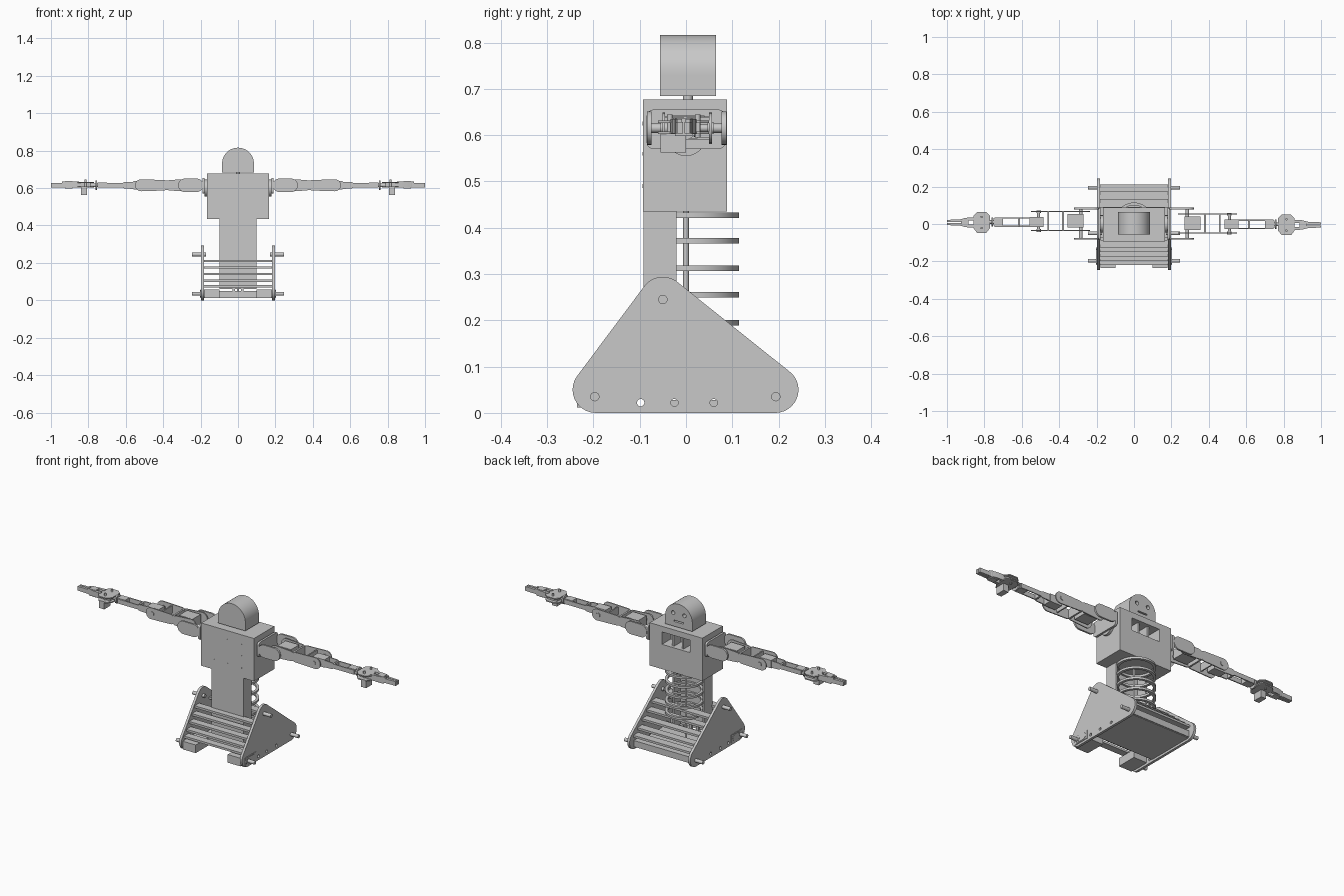
import bpy, bmesh, math
from mathutils import Vector
from mathutils.geometry import convex_hull_2d

old = bpy.data.objects.get("Cube")
if old:
    bpy.data.objects.remove(old, do_unlink=True)

grey = bpy.data.materials.new("light grey")
grey.use_nodes = True
colour = (0.58, 0.58, 0.58, 1)
grey.diffuse_color = colour
grey.node_tree.nodes["Principled BSDF"].inputs["Base Color"].default_value = colour
parts = []


def finish(name, bm):
    bmesh.ops.recalc_face_normals(bm, faces=bm.faces)
    mesh = bpy.data.meshes.new(name)
    bm.to_mesh(mesh)
    bm.free()
    mesh.materials.append(grey)
    ob = bpy.data.objects.new(name, mesh)
    bpy.context.collection.objects.link(ob)
    parts.append(ob)
    return ob


def prism(name, pts, axis, a, b):
    """Extrude a 2D outline from a to b along an axis."""
    place = {"x": lambda p, t: (t, p[0], p[1]),
             "y": lambda p, t: (p[0], t, p[1]),
             "z": lambda p, t: (p[0], p[1], t)}[axis]
    bm = bmesh.new()
    face = bm.faces.new([bm.verts.new(place(p, a)) for p in pts])
    new = bmesh.ops.extrude_face_region(bm, geom=[face])["geom"]
    shift = Vector(place((0, 0), b - a))
    bmesh.ops.translate(bm, vec=shift, verts=[v for v in new if isinstance(v, bmesh.types.BMVert)])
    return finish(name, bm)


def box(name, x0, x1, y0, y1, z0, z1):
    return prism(name, [(x0, y0), (x1, y0), (x1, y1), (x0, y1)], "z", z0, z1)


def circle(u, v, r, n=32):
    return [(u + r * math.cos(i * math.tau / n), v + r * math.sin(i * math.tau / n)) for i in range(n)]


def rod(name, axis, u, v, r, a, b):
    return prism(name, circle(u, v, r, 24), axis, a, b)


def rounded(discs):
    """Outline wrapped tightly around a few discs (u, v, radius)."""
    pts = [p for d in discs for p in circle(*d)]
    return [pts[i] for i in convex_hull_2d([Vector(p) for p in pts])]


def cut(ob, cutters):
    for c in cutters:
        mod = ob.modifiers.new("cut", "BOOLEAN")
        mod.object, mod.solver = c, "EXACT"
    bpy.context.view_layer.update()
    deps = bpy.context.evaluated_depsgraph_get()
    mesh = bpy.data.meshes.new_from_object(ob.evaluated_get(deps))
    ob.modifiers.clear()
    ob.data = mesh
    for c in cutters:
        parts.remove(c)
        bpy.data.objects.remove(c, do_unlink=True)


# Base: triangular side plates with holes, axles and servos
for s, side in ((1, "left"), (-1, "right")):
    plate = prism(f"{side}_side_plate", rounded([(-.195, .05, .05), (.193, .05, .05), (-.05, .244, .05)]),
                  "x", s * .183, s * .197)
    cut(plate, [rod("hole", "x", y, .022, .008, s * .17, s * .21) for y in (-.098, -.025, .06)])
    for label, y, z in (("front", -.197, .035), ("back", .194, .035), ("top", -.05, .245)):
        rod(f"{side}_{label}_axle", "x", y, z, .01, s * .17, s * .245)
    rod(f"{side}_drive_hub", "x", -.197, .035, .018, s * .197, s * .203)
    prism(f"{side}_drive_horn", rounded([(-.197, .035, .02), (-.15, .035, .018)]), "x", s * .197, s * .202)
    box(f"{side}_base_servo", s * .1, s * .18, -.235, -.12, .012, .058)
    box(f"{side}_servo_mount", s * .18, s * .2, -.22, -.122, .012, .058)
box("base_plate", -.183, .183, -.08, .2, .012, .028)
box("front_crossbar", -.183, .183, -.085, -.07, .015, .05)
box("back_crossbar", -.183, .183, .17, .205, .015, .05)

# Stepped slats following both slopes
for i, z in enumerate((.21, .175, .14, .105, .075)):
    front = -.08 - (.275 - z) * .7
    back = -.04 + (.285 - z) * 1.19
    box(f"front_slat_{i}", -.183, .183, front, front + .04, z - .006, z + .006)
    box(f"back_slat_{i}", -.183, .183, back - .045, back, z - .006, z + .006)

# Spine: open channel, rods and stacked rings
box("spine_front", -.1, .1, -.092, -.08, .06, .436)
for s in (-1, 1):
    box("spine_flange", s * .09, s * .1, -.08, -.02, .06, .436)
    box("spine_foot", s * .03, s * .015, -.085, -.07, .028, .08)
rod("spine_rod", "z", 0, 0, .006, .028, .44)
for i, z in enumerate((.427, .372, .312, .255, .195)):
    bm = bmesh.new()
    rect = [(.085, z - .006), (.1, z - .006), (.1, z + .006), (.085, z + .006)]
    face = bm.faces.new([bm.verts.new((r, .015, h)) for r, h in rect])
    bmesh.ops.spin(bm, geom=[face, *face.edges, *face.verts], cent=(0, .015, 0), axis=(0, 0, 1),
                   angle=math.tau, steps=48, use_merge=False, use_duplicate=False)
    bmesh.ops.remove_doubles(bm, verts=bm.verts, dist=.0005)
    inner = [f for f in bm.faces if len({round(math.atan2(v.co.y - .015, v.co.x), 3) for v in f.verts}) == 1]
    bmesh.ops.delete(bm, geom=inner, context="FACES_ONLY")
    finish(f"spine_ring_{i}", bm)

# Torso with a rear window and front screws
torso = box("torso", -.165, .165, -.093, .089, .435, .677)
cut(torso, [box("window", -.088, .088, .01, .12, .575, .645)])
for x in (-.03, .03):
    box("window_divider", x - .006, x + .006, .01, .072, .575, .645)
for x in (-.085, 0, .085):
    for z in (.49, .56, .625):
        rod("chest_screw", "y", x, z, .004, -.0938, -.085)

# Head: arch with eyes and mouth cut in the rear
rod("neck", "z", 0, .004, .011, .67, .69)
arch = [(.085 * math.cos(i * math.pi / 32), .731 + .085 * math.sin(i * math.pi / 32)) for i in range(33)]
head = prism("head", [(-.085, .684), (.085, .684)] + arch, "y", -.056, .065)
cut(head, [rod("eye", "y", x, .76, .011, .035, .1) for x in (-.035, .035)]
    + [box("mouth", -.03, .03, .035, .1, .711, .719)])

# Arms stretched sideways
Z = .615
for s, side, c in ((1, "left", .0), (-1, "right", .013)):
    def abox(name, x0, x1, y0, y1, z0, z1):
        return box(f"{side}_{name}", s * x0, s * x1, y0 + c, y1 + c, z0, z1)

    def link(name, x0, x1, r0, r1, y, t=.006):
        outline = rounded([(s * (x0 + r0), Z, r0), (s * (x1 - r1), Z, r1)])
        return prism(f"{side}_{name}", outline, "y", y + c - t / 2, y + c + t / 2)

    def pivot(name, x, y0, y1, r):
        return rod(f"{side}_{name}", "y", s * x, Z, r, y0 + c, y1 + c)

    # Shoulder
    prism(f"{side}_shoulder_plate", rounded([(y, z, .015) for y in (-.07, .07) for z in (.585, .64)]),
          "x", s * .178, s * .19)
    rod(f"{side}_shoulder_hub", "x", 0, .6, .045, s * .16, s * .18)
    for y in (-.079, .082):
        link("shoulder_bracket", .185, .32, .036, .036, y - c, .01)
    abox("shoulder_servo", .27, .355, -.033, .04, .59, .642)
    pivot("shoulder_pivot", .285, -.083 - c, .086 - c, .01)
    # Upper arm
    for y in (-.048, .053):
        link("upper_arm_plate", .235, .39, .034, .028, y)
        link("elbow_plate", .37, .55, .028, .032, y)
        pivot("elbow_cap", .51, y - .007, y + .007, .012)
    abox("upper_arm_bridge", .375, .385, -.048, .053, .59, .64)
    abox("upper_arm_web", .455, .462, -.048, .053, .595, .638)
    abox("elbow_servo", .485, .56, -.028, .025, .593, .637)
    pivot("elbow_pivot", .51, -.055, .06, .008)
    # Forearm
    for y in (-.025, .02):
        link("forearm_plate", .49, .62, .02, .018, y)
        abox("forearm_rail", .59, .745, y - .003, y + .003, .603, .628)
    abox("wrist_block", .7, .75, -.022, .018, .602, .63)
    abox("forearm_web", .61, .62, -.025, .02, .603, .628)
    rod(f"{side}_wrist_shaft", "x", c - .002, Z, .01, s * .74, s * .79)
    rod(f"{side}_wrist_disc", "x", c - .002, Z, .025, s * .755, s * .763)
    # Hand
    palm = [(.77, -.035), (.79, -.06), (.84, -.06), (.858, -.035), (.858, .03), (.84, .05), (.79, .05), (.77, .03)]
    palm = [(s * x, y + c) for x, y in palm]
    prism(f"{side}_palm_lower", palm, "z", .602, .608)
    prism(f"{side}_palm_upper", palm, "z", .626, .632)
    abox("palm_core", .785, .85, -.035, .03, .608, .626)
    abox("hand_servo", .808, .84, -.055, .0, .562, .602)
    for y in (-.035, .025):
        rod(f"{side}_palm_bolt", "z", s * .815, y + c, .006, .595, .645)
    # Tapering fingers with a knuckle block
    abox("finger_base", .885, .925, -.024, .014, .598, .637)
    for k in (-1, 1):
        mid = c - .005
        knuckle = [(.85, .01), (.85, .028), (.9, .025), (.94, .014), (.94, .004), (.9, .012)]
        prism(f"{side}_knuckle", [(s * x, mid + k * y) for x, y in knuckle], "z", .603, .635)
        tip = [(.92, .002), (.92, .017), (1.0, .014), (1.0, .002)]
        prism(f"{side}_finger_tip", [(s * x, mid + k * y) for x, y in tip], "z", .604, .628)

# Smooth curved sides, keep hard edges
bpy.ops.object.select_all(action="DESELECT")
for ob in parts:
    ob.select_set(True)
bpy.context.view_layer.objects.active = parts[0]
bpy.ops.object.shade_smooth_by_angle(angle=math.radians(30))
